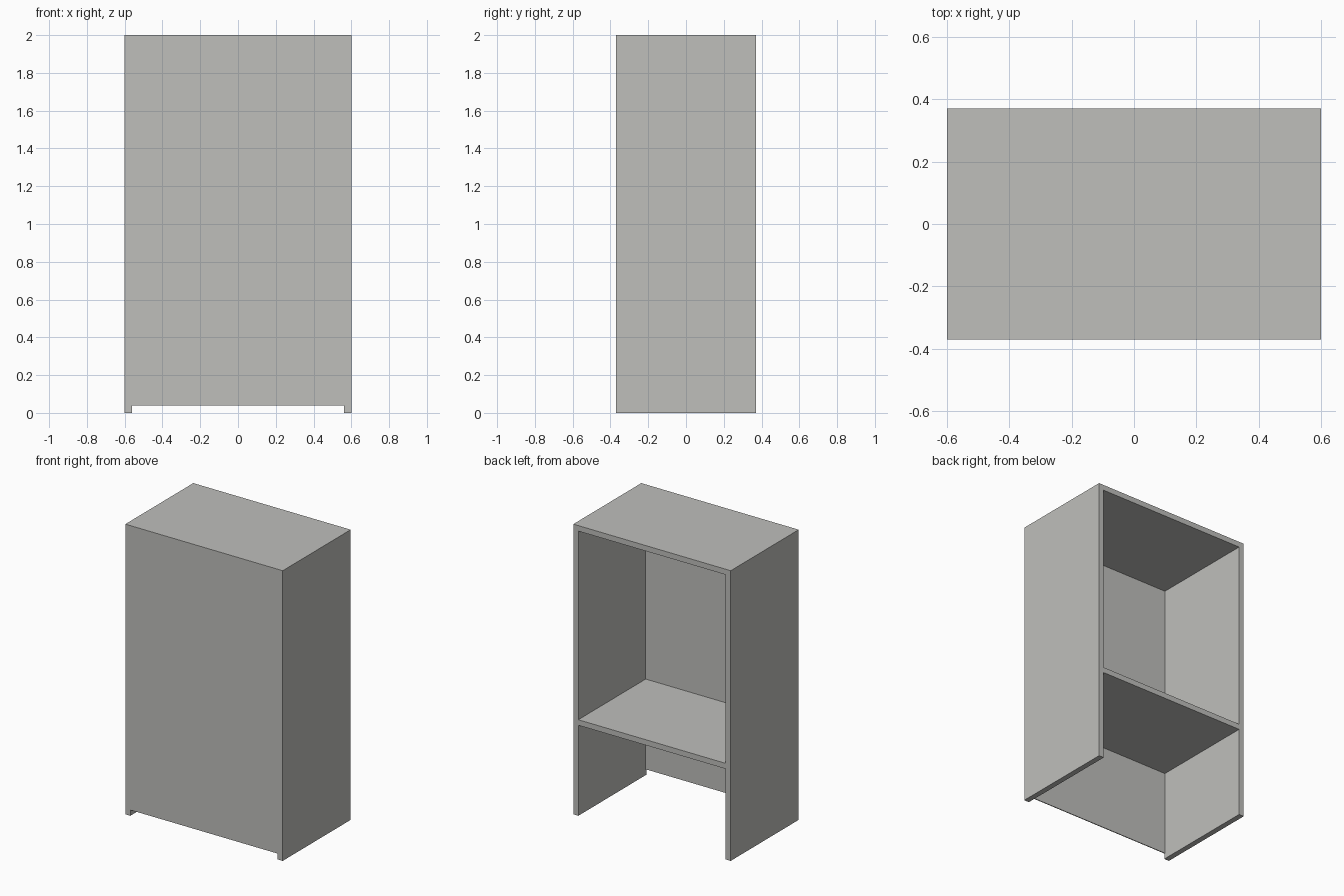
import bpy

if "Cube" in bpy.data.objects:
    bpy.data.objects.remove(bpy.data.objects["Cube"])

W, D, H = 1.2, 0.74, 2.0   # overall width, depth, height
T = 0.038                  # board thickness
P = 0.006                  # thin front panel thickness
SHELF_TOP = 0.662

grey = bpy.data.materials.new("warm_grey")
grey.diffuse_color = (0.52, 0.52, 0.50, 1)
grey.use_nodes = True
grey.node_tree.nodes["Principled BSDF"].inputs["Base Color"].default_value = grey.diffuse_color


def board(name, x, y, z):
    """Box spanning the given (min, max) ranges."""
    bpy.ops.mesh.primitive_cube_add(
        size=1, location=[(a + b) / 2 for a, b in (x, y, z)])
    ob = bpy.context.object
    ob.name = name
    ob.scale = [b - a for a, b in (x, y, z)]
    bpy.ops.object.transform_apply(location=False, rotation=False, scale=True)
    ob.data.materials.append(grey)
    return ob


inner = (-W / 2 + T, W / 2 - T)
depth = (-D / 2, D / 2)
behind_panel = (-D / 2 + P, D / 2)

# Side boards reach the floor
board("left_side", (-W / 2, inner[0]), depth, (0, H))
board("right_side", (inner[1], W / 2), depth, (0, H))

# Top and middle shelf sit between the sides
board("top_board", inner, depth, (H - T, H))
board("middle_shelf", inner, behind_panel, (SHELF_TOP - T, SHELF_TOP))

# Thin closing panel, raised off the floor; the opposite side stays open
board("front_panel", inner, (-D / 2, -D / 2 + P), (0.04, H - T))
